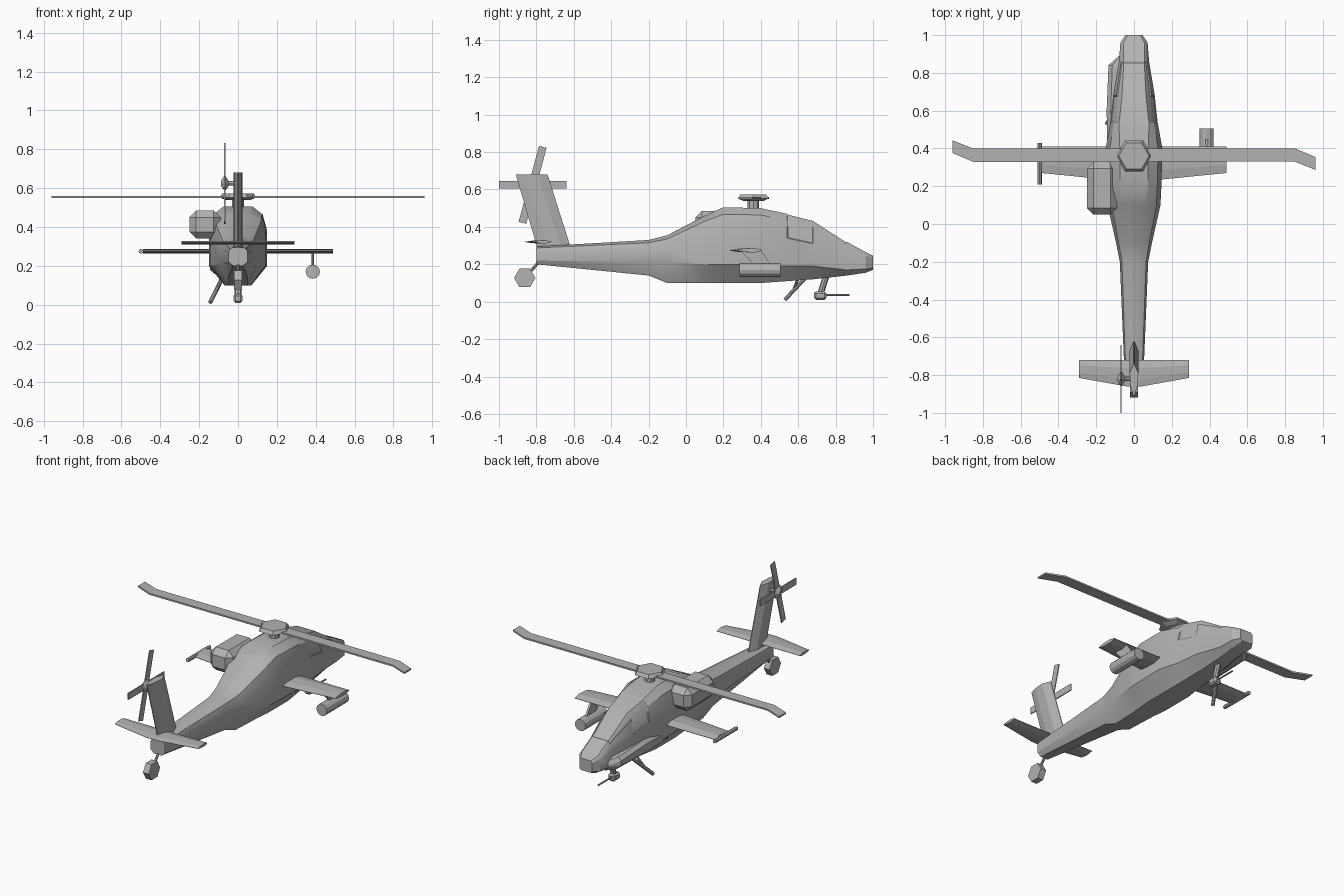
import bpy, bmesh, math
from mathutils import Vector, Matrix

cube = bpy.data.objects.get("Cube")
if cube:
    bpy.data.objects.remove(cube, do_unlink=True)

grey = bpy.data.materials.new("plain grey")
grey.use_nodes = True
GREY = (0.45, 0.45, 0.45, 1)
grey.diffuse_color = GREY
grey.node_tree.nodes["Principled BSDF"].inputs["Base Color"].default_value = GREY


def finish(name, bm, smooth=False):
    """Turn a bmesh into a named object with the grey paint."""
    bmesh.ops.recalc_face_normals(bm, faces=bm.faces[:])
    mesh = bpy.data.meshes.new(name)
    bm.to_mesh(mesh)
    bm.free()
    mesh.materials.append(grey)
    obj = bpy.data.objects.new(name, mesh)
    bpy.context.collection.objects.link(obj)
    if smooth:
        bpy.ops.object.select_all(action='DESELECT')
        bpy.context.view_layer.objects.active = obj
        obj.select_set(True)
        bpy.ops.object.shade_smooth_by_angle(angle=math.radians(28))
    return obj


def loft(rings):
    """Skin a row of equal rings and cap both ends."""
    bm = bmesh.new()
    rows = [[bm.verts.new(p) for p in ring] for ring in rings]
    count = len(rows[0])
    for a, b in zip(rows, rows[1:]):
        for i in range(count):
            j = (i + 1) % count
            bm.faces.new((a[i], a[j], b[j], b[i]))
    bm.faces.new(rows[0])
    bm.faces.new(rows[-1])
    return bm


def plate(name, outline, axis, center, thick):
    """Extrude a flat outline along x or z."""
    def place(p, offset):
        return (offset, p[0], p[1]) if axis == "x" else (p[0], p[1], offset)
    rings = [[place(p, center + side * thick / 2) for p in outline] for side in (-1, 1)]
    return finish(name, loft(rings))


def rod(name, start, end, r1, r2=None, sides=8, smooth=False, turn=0):
    """Cylinder or cone between two points."""
    start, end = Vector(start), Vector(end)
    line = end - start
    bm = bmesh.new()
    bmesh.ops.create_cone(bm, cap_ends=True, segments=sides, radius1=r1,
                          radius2=r1 if r2 is None else r2, depth=line.length)
    spin = line.to_track_quat('Z', 'Y').to_matrix().to_4x4()
    bm.transform(Matrix.Translation((start + end) / 2) @ spin @ Matrix.Rotation(turn, 4, 'Z'))
    return finish(name, bm, smooth)


def block(name, low, high, bevel):
    """Box between two corners with chamfered edges."""
    low, high = Vector(low), Vector(high)
    bm = bmesh.new()
    bmesh.ops.create_cube(bm, size=1)
    bm.transform(Matrix.Translation((low + high) / 2) @ Matrix.Diagonal((high - low).to_4d()))
    bmesh.ops.bevel(bm, geom=bm.edges[:], offset=bevel, segments=1, affect='EDGES')
    return finish(name, bm)


def foil(name, sections, half, upright=False):
    """Airfoil through (span position, leading y, trailing y) sections."""
    shape = ((0, 0.1), (0.3, 1), (0.7, 0.8), (1, 0.1), (1, -0.1), (0.7, -0.8), (0.3, -1), (0, -0.1))
    rings = []
    for span, lead, trail in sections:
        ring = []
        for along, t in shape:
            y = lead + (trail - lead) * along
            ring.append((t * half, y, span) if upright else (span, y, t * half))
        rings.append(ring)
    return finish(name, loft(rings))


# Fuselage: y, top, shoulder, chine, bottom, roof half width, half width, belly half width
stations = (
    (-0.8, .295, .27, .22, .2, .025, .05, .025),
    (-0.2, .33, .28, .21, .14, .03, .075, .05),
    (-0.1, .355, .29, .21, .1, .035, .095, .05),
    (0.1, .46, .36, .2, .1, .06, .14, .06),
    (0.2, .505, .38, .2, .1, .075, .145, .07),
    (0.4, .5, .38, .2, .1, .075, .15, .07),
    (0.54, .47, .34, .19, .11, .08, .125, .06),
    (0.68, .435, .31, .19, .12, .065, .11, .05),
    (0.86, .32, .27, .17, .14, .055, .08, .04),
    (0.96, .265, .245, .175, .155, .055, .072, .04),
    (1.0, .245, .235, .18, .17, .035, .045, .03),
)
rings = []
for y, top, shoulder, chine, bottom, roof, wide, belly in stations:
    upper = shoulder + (top - shoulder) * 0.7
    half = [(roof, top), (max(wide * 0.85, roof), upper), (wide, shoulder), (wide, chine), (belly, bottom)]
    rings.append([(x, y, z) for x, z in half] + [(-x, y, z) for x, z in reversed(half)])
body = loft(rings)
# Canopy panes slightly sunk into the cockpit faces
body.normal_update()
panes = [f for f in body.faces
         if 0.54 < f.calc_center_median().y < 0.86 and f.calc_center_median().z > 0.33]
bmesh.ops.recalc_face_normals(body, faces=body.faces[:])
bmesh.ops.inset_region(body, faces=panes, thickness=0.006, depth=-0.004)
finish("fuselage", body, smooth=True)

# Cheek fairing along the right side
cheek = [(0.38, .14, .24), (0.6, .145, .25), (0.84, .135, .23), (0.89, .08, .21)]
finish("cheek_fairing", loft([
    [(-0.04, y, 0.15), (-x * 0.75, y, 0.15), (-x, y, 0.18), (-x, y, top - 0.02),
     (-x * 0.85, y, top), (-0.04, y, top)] for y, x, top in cheek]))

# Engine pod on the right shoulder
block("engine_pod", (-0.25, 0.05, 0.34), (-0.09, 0.33, 0.485), 0.035)

# Stub wings, tip rail, pylon and store
wing = foil("stub_wing", [(-0.49, .41, .27), (-0.14, .41, .235), (0.14, .41, .235), (0.49, .41, .27)], 0.012)
wing.location.z = 0.275
rod("wing_tip_rail", (-0.5, 0.21, 0.275), (-0.5, 0.43, 0.275), 0.012)
rod("rocket_pod", (0.385, 0.285, 0.17), (0.385, 0.505, 0.17), 0.037, sides=12, smooth=True)
plate("rocket_pylon", [(0.29, .275), (0.4, .275), (0.46, .19), (0.37, .19)], "x", 0.385, 0.014)

# Main rotor
rod("rotor_mast", (0, 0.36, 0.48), (0, 0.36, 0.56), 0.03, sides=8)
rod("rotor_hub_lower", (0, 0.36, 0.538), (0, 0.36, 0.552), 0.06, 0.095, sides=6, turn=math.pi / 6)
rod("rotor_hub_upper", (0, 0.36, 0.552), (0, 0.36, 0.573), 0.095, 0.08, sides=6, turn=math.pi / 6)
blade = [(0, -.034), (0.85, -.034), (0.96, -.078), (0.96, -.01), (0.85, .036), (0, .036)]
for side, label in ((1, "left"), (-1, "right")):
    outline = [(side * x, 0.365 + side * y) for x, y in blade]
    plate(label + "_rotor_blade", outline, "z", 0.555, 0.01)

# Tail fin and stabilizer
foil("tail_fin", [(0.27, -0.61, -0.79), (0.68, -0.74, -0.91)], 0.023, upright=True)
tail = foil("stabilizer", [(-0.29, -.72, -.815), (-0.04, -.72, -.86), (0.04, -.72, -.86), (0.29, -.72, -.815)], 0.009)
tail.location.z = 0.32

# Tail rotor
ROTOR = Vector((-0.068, -0.82, 0.625))
rod("tail_rotor_shaft", ROTOR, (0, -0.82, 0.625), 0.012)
for side in (-1, 1):
    rod("tail_rotor_hub", ROTOR, ROTOR + Vector((side * 0.02, 0, 0)), 0.042, 0.012)
for angle, reach in ((0, 0.18), (75, 0.21)):
    turn = Matrix.Rotation(math.radians(angle), 2)
    corners = [(-reach, -.021), (reach, -.021), (reach, .021), (-reach, .021)]
    outline = [turn @ Vector(c) + ROTOR.yz for c in corners]
    plate("tail_rotor_blade", outline, "x", ROTOR.x, 0.006)

# Tail wheel
rod("tail_wheel_strut", (0, -0.78, 0.22), (0, -0.86, 0.13), 0.008)
rod("tail_wheel", (-0.02, -0.862, 0.127), (0.02, -0.862, 0.127), 0.057, sides=6, turn=math.pi / 6)

# Landing leg on the right side
rod("landing_leg", (-0.08, 0.65, 0.14), (-0.143, 0.53, 0.012), 0.011)
rod("landing_brace", (-0.08, 0.6, 0.13), (-0.125, 0.57, 0.05), 0.007)

# Chin gun
rod("gun_post", (0, 0.75, 0.14), (0, 0.72, 0.045), 0.017)
block("gun_body", (-0.024, 0.685, 0.01), (0.024, 0.75, 0.055), 0.01)
rod("gun_barrel", (0, 0.74, 0.035), (0, 0.875, 0.035), 0.005)
